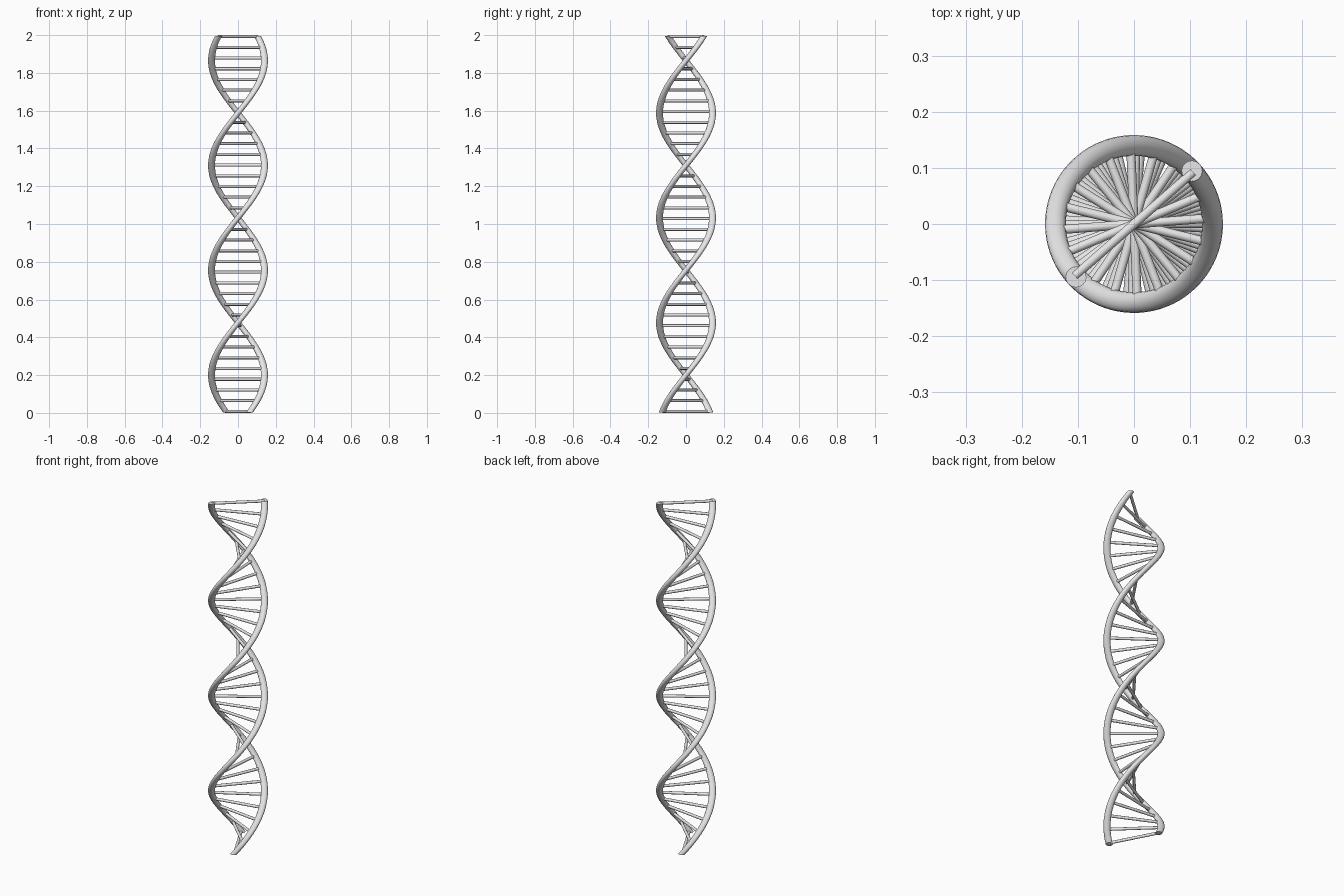
import bpy, bmesh
from math import pi, cos, sin
from mathutils import Vector, Matrix

HELIX_R = 0.14      # strand centre distance from the axis
STRAND_R = 0.0185
RUNG_R = 0.008
PITCH = 1.11
HEIGHT = 2.0
RUNGS = 36

cube = bpy.data.objects.get("Cube")
if cube:
    bpy.data.objects.remove(cube, do_unlink=True)

grey = bpy.data.materials.new("light_grey")
grey.use_nodes = True
grey.diffuse_color = (0.8, 0.8, 0.8, 1)
grey.node_tree.nodes["Principled BSDF"].inputs["Base Color"].default_value = (0.8, 0.8, 0.8, 1)


def angle_at(z):
    return 2 * pi * (z - 1.865) / PITCH


def finish(bm, name):
    bmesh.ops.recalc_face_normals(bm, faces=bm.faces)
    mesh = bpy.data.meshes.new(name)
    bm.to_mesh(mesh)
    bm.free()
    mesh.materials.append(grey)
    obj = bpy.data.objects.new(name, mesh)
    bpy.context.collection.objects.link(obj)
    bpy.ops.object.select_all(action='DESELECT')
    obj.select_set(True)
    bpy.context.view_layer.objects.active = obj
    bpy.ops.object.shade_smooth_by_angle(angle=pi / 4)


# Strand: a level circle swept up the helix, with flat closed ends
def strand(name, phase, sides=16, steps=140):
    bm = bmesh.new()
    z0, z1 = 0.003, HEIGHT - 0.004
    rings = []
    for i in range(steps + 1):
        z = z0 + (z1 - z0) * i / steps
        a = angle_at(z) + phase
        centre = Vector((HELIX_R * cos(a), HELIX_R * sin(a), z))
        rings.append([bm.verts.new(centre + STRAND_R * Vector((cos(a + t), sin(a + t), 0)))
                      for t in (2 * pi * k / sides for k in range(sides))])
    for low, high in zip(rings, rings[1:]):
        for k in range(sides):
            n = (k + 1) % sides
            bm.faces.new((low[k], low[n], high[n], high[k]))
    bm.faces.new(rings[0])
    bm.faces.new(rings[-1])
    finish(bm, name)


strand("strand_a", 0)
strand("strand_b", pi)

# Rungs: level rods joining the two strands
bm = bmesh.new()
for i in range(RUNGS):
    z = RUNG_R + (HEIGHT - 2 * RUNG_R) * i / (RUNGS - 1)
    place = (Matrix.Translation((0, 0, z)) @ Matrix.Rotation(angle_at(z), 4, 'Z')
             @ Matrix.Rotation(pi / 2, 4, 'Y'))
    bmesh.ops.create_cone(bm, cap_ends=True, segments=12, radius1=RUNG_R, radius2=RUNG_R,
                          depth=2 * HELIX_R, matrix=place)
finish(bm, "rungs")
